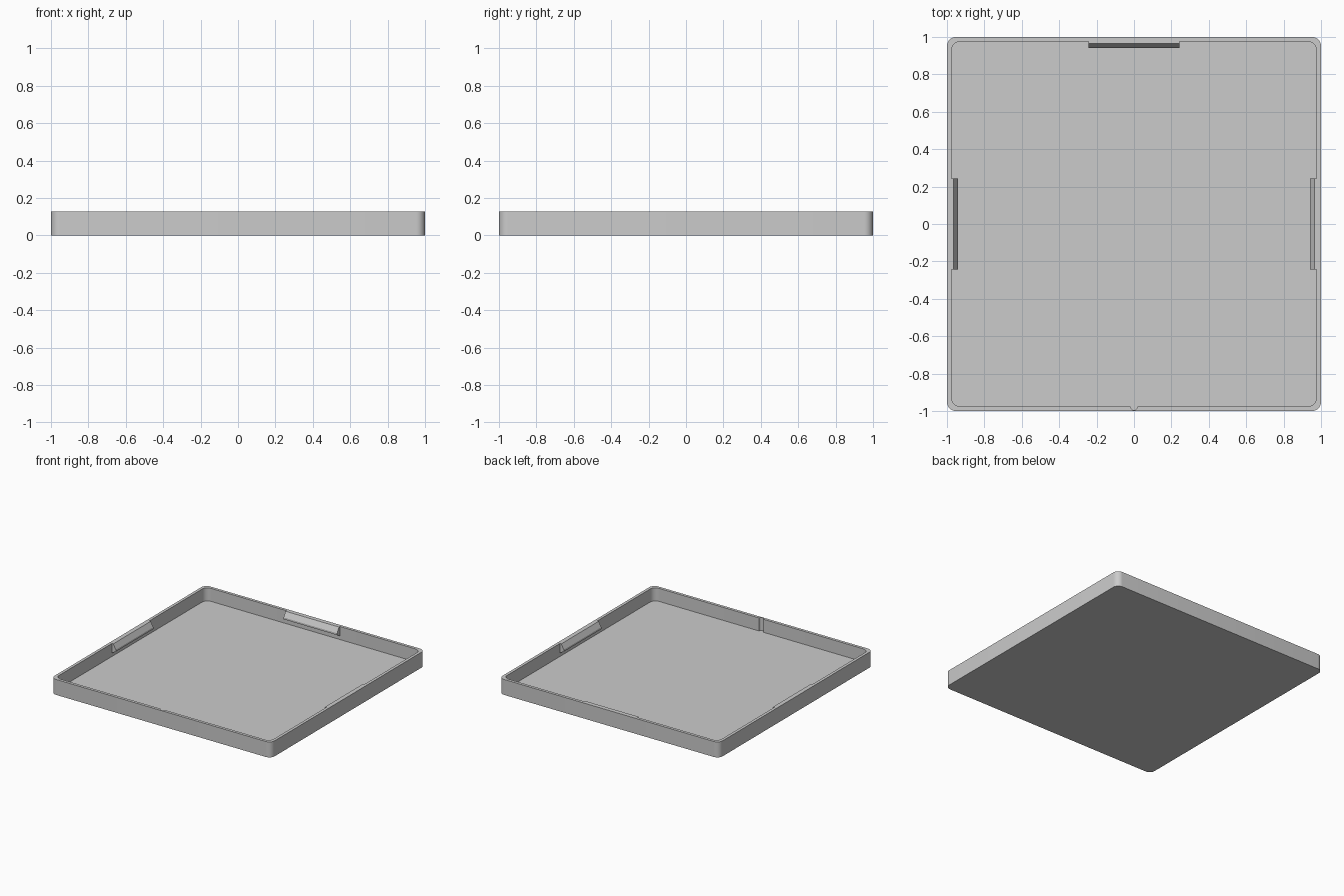
import bpy
import bmesh
from math import cos, sin, pi, radians
from mathutils import Matrix

HEIGHT, FLOOR = 0.127, 0.02
OUTER, INNER, RADIUS = 1.0, 0.976, 0.048

cube = bpy.data.objects.get("Cube")
if cube:
    bpy.data.objects.remove(cube, do_unlink=True)

grey = bpy.data.materials.new("plain grey")
grey.use_nodes = True
grey.diffuse_color = (0.6, 0.6, 0.6, 1)
grey.node_tree.nodes["Principled BSDF"].inputs["Base Color"].default_value = (0.6, 0.6, 0.6, 1)


def rounded_square(half, radius, steps=8):
    """Counter-clockwise outline that starts at the front left corner's far end."""
    c = half - radius
    points = []
    for corner, (sx, sy) in enumerate([(1, -1), (1, 1), (-1, 1), (-1, -1)]):
        for i in range(steps + 1):
            a = (corner - 1 + i / steps) * pi / 2
            points.append((sx * c + radius * cos(a), sy * c + radius * sin(a)))
    return points


def ring(bm, outline, z):
    return [bm.verts.new((x, y, z)) for x, y in outline]


def walls(bm, low, high):
    n = len(low)
    for i in range(n):
        j = (i + 1) % n
        bm.faces.new((low[i], low[j], high[j], high[i]))


def finish(bm, name):
    bmesh.ops.recalc_face_normals(bm, faces=bm.faces)
    mesh = bpy.data.meshes.new(name)
    bm.to_mesh(mesh)
    bm.free()
    obj = bpy.data.objects.new(name, mesh)
    bpy.context.collection.objects.link(obj)
    mesh.materials.append(grey)
    return obj


# Tray: outer shell, floor, and inner wall with a round groove at the front
outer = rounded_square(OUTER, RADIUS)
groove = [(-0.019 * cos(a), -INNER - 0.019 * sin(a))
          for a in (i * pi / 8 for i in range(9))]
inner = rounded_square(INNER, RADIUS) + groove

bm = bmesh.new()
outer_low, outer_high = ring(bm, outer, 0), ring(bm, outer, HEIGHT)
inner_low, inner_high = ring(bm, inner, FLOOR), ring(bm, inner, HEIGHT)
walls(bm, outer_low, outer_high)
walls(bm, inner_low, inner_high)
bm.faces.new(outer_low)
bm.faces.new(inner_low)

# Flat rim between the two outlines
rim_edges = [bm.edges.get((loop[i - 1], loop[i]))
             for loop in (outer_high, inner_high) for i in range(len(loop))]
bmesh.ops.triangle_fill(bm, edges=rim_edges, use_beauty=True, normal=(0, 0, 1))
tray = finish(bm, "tray")

bpy.ops.object.select_all(action='DESELECT')
tray.select_set(True)
bpy.context.view_layer.objects.active = tray
bpy.ops.object.shade_smooth_by_angle(angle=radians(30))

# Snap clips: one sloped ledge profile, extruded along the back and both sides
profile = [(INNER, HEIGHT), (0.964, HEIGHT), (0.94, 0.085),
           (0.94, 0.07), (INNER, 0.05)]
for name, angle in (("left_clip", 0), ("back_clip", 90), ("right_clip", 180)):
    bm = bmesh.new()
    ends = [[bm.verts.new((x, y, z)) for x, z in profile] for y in (-0.243, 0.243)]
    walls(bm, *ends)
    for end in ends:
        bm.faces.new(end)
    bm.transform(Matrix.Rotation(radians(angle), 4, 'Z'))
    finish(bm, name)
